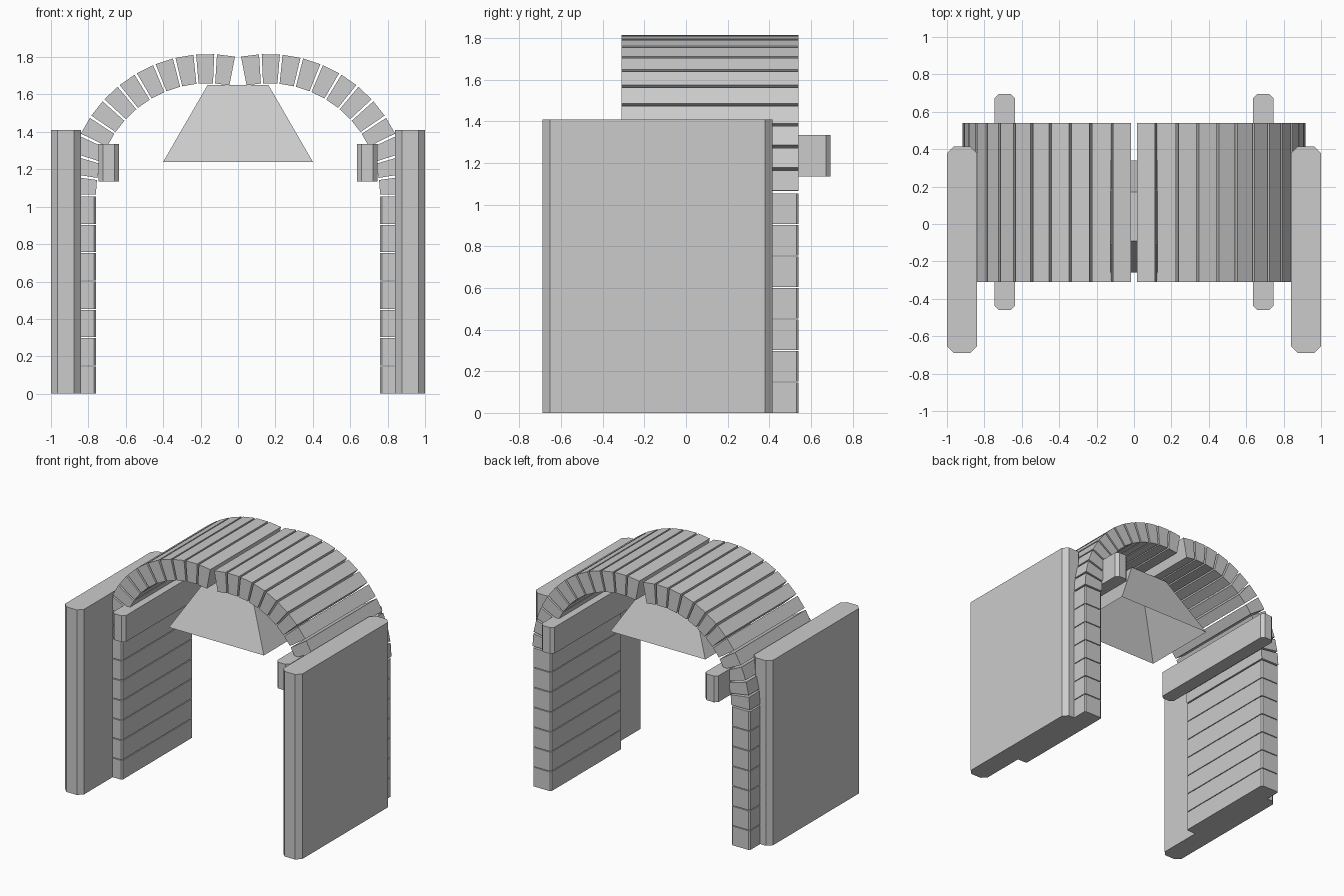
import bpy, bmesh, math

if "Cube" in bpy.data.objects:
    bpy.data.objects.remove(bpy.data.objects["Cube"])


def make_object(name, bm):
    bmesh.ops.recalc_face_normals(bm, faces=bm.faces)
    mesh = bpy.data.meshes.new(name)
    bm.to_mesh(mesh)
    bm.free()
    obj = bpy.data.objects.new(name, mesh)
    bpy.context.collection.objects.link(obj)
    return obj


def loft(bm, low, high, caps=(True, True)):
    """Join two matching rings of points with side faces and optional caps."""
    a = [bm.verts.new(p) for p in low]
    b = [bm.verts.new(p) for p in high]
    n = len(a)
    for i in range(n):
        j = (i + 1) % n
        bm.faces.new((a[i], a[j], b[j], b[i]))
    if caps[0]:
        bm.faces.new(a[::-1])
    if caps[1]:
        bm.faces.new(b)


def chamfered_block(bm, x, y, z, c):
    """Upright block with its four vertical edges cut off by c."""
    (x0, x1), (y0, y1), (z0, z1) = x, y, z
    ring = [(x0 + c, y0), (x1 - c, y0), (x1, y0 + c), (x1, y1 - c),
            (x1 - c, y1), (x0 + c, y1), (x0, y1 - c), (x0, y0 + c)]
    loft(bm, [(*p, z0) for p in ring], [(*p, z1) for p in ring])


def mirror_x(obj):
    obj.modifiers.new("mirror", "MIRROR").use_clip = False


STONE_Y = (-0.31, 0.54)
SPRING_Z = 1.06
CENTRE_X, R_IN, R_OUT = 0.16, 0.60, 0.756

# Outer side slabs
bm = bmesh.new()
chamfered_block(bm, (0.84, 1.0), (-0.69, 0.415), (0, 1.41), 0.036)
mirror_x(make_object("side_slab", bm))

# Stacked wall stones
bm = bmesh.new()
pitch = SPRING_Z / 7
for i in range(7):
    chamfered_block(bm, (CENTRE_X + R_IN, CENTRE_X + R_OUT), STONE_Y,
                    (i * pitch, (i + 1) * pitch - 0.006), 0.01)
mirror_x(make_object("wall_stones", bm))

# Arch stones: twelve wedges per side, meeting in a slight dip at the middle
bm = bmesh.new()
step, gap = math.radians(8.46), math.radians(1.1)
for i in range(12):
    a0, a1 = i * step + gap / 2, (i + 1) * step - gap / 2
    ring = [(CENTRE_X + r * math.cos(a), SPRING_Z + r * math.sin(a))
            for r, a in ((R_IN, a0), (R_OUT, a0), (R_OUT, a1), (R_IN, a1))]
    loft(bm, [(x, STONE_Y[0], z) for x, z in ring],
         [(x, STONE_Y[1], z) for x, z in ring])
mirror_x(make_object("arch_stones", bm))

# Long beams along the inside of the walls
bm = bmesh.new()
chamfered_block(bm, (0.637, 0.745), (-0.46, 0.695), (1.135, 1.335), 0.023)
mirror_x(make_object("side_beam", bm))

# Hanging hood, open underneath
def rect(hx, hy, z):
    return [(sx * hx, 0.04 + sy * hy, z)
            for sx, sy in ((-1, -1), (1, -1), (1, 1), (-1, 1))]


bm = bmesh.new()
loft(bm, rect(0.40, 0.30, 1.24), rect(0.163, 0.13, 1.65), caps=(False, True))
make_object("hanging_hood", bm)
